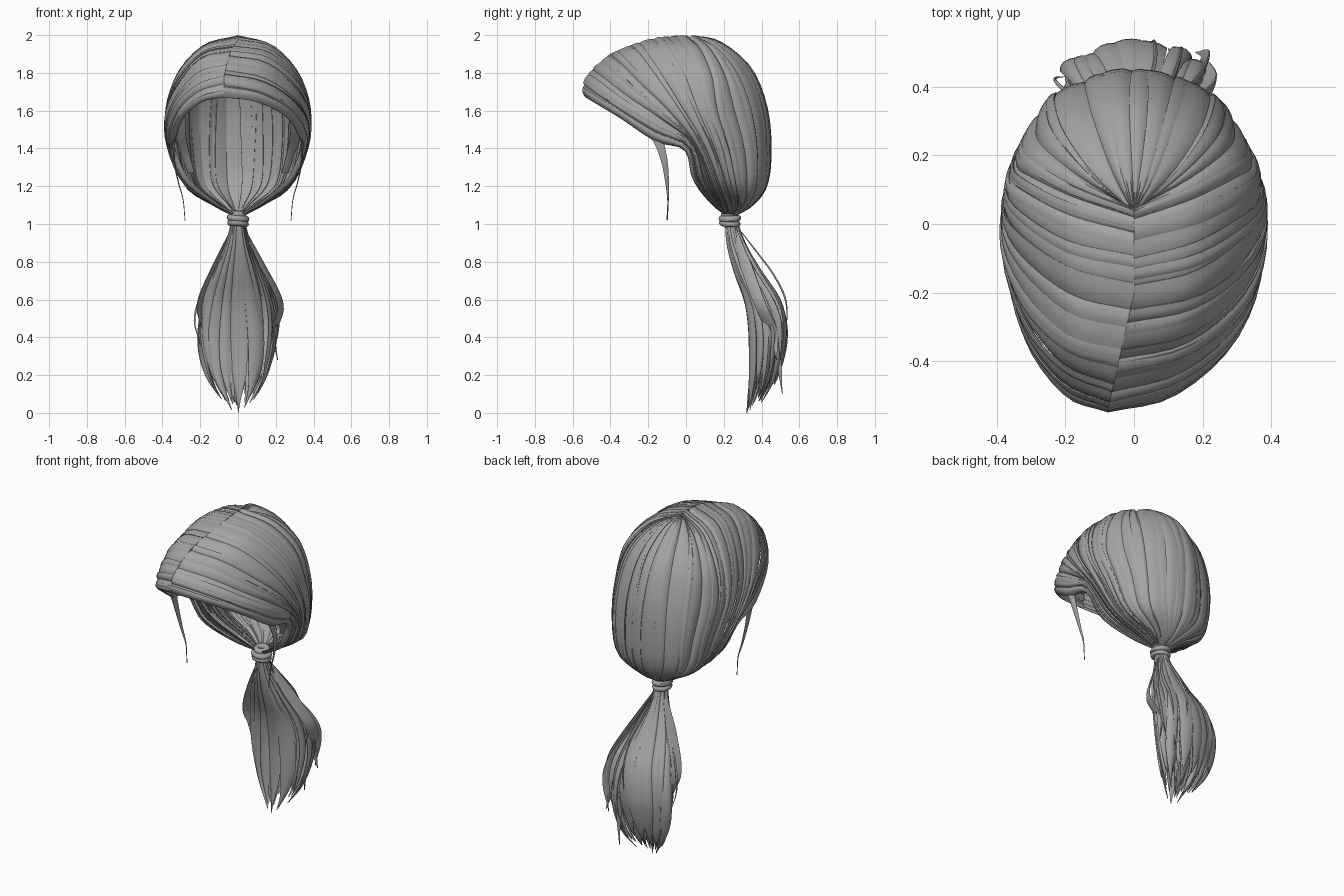
import bpy, bmesh, math, random
from mathutils import Vector

if "Cube" in bpy.data.objects:
    bpy.data.objects.remove(bpy.data.objects["Cube"])

random.seed(11)
grey = bpy.data.materials.new("hair_grey")
grey.diffuse_color = (0.37, 0.37, 0.37, 1)
grey.use_nodes = True
grey.node_tree.nodes["Principled BSDF"].inputs["Base Color"].default_value = grey.diffuse_color


def spline(pts, f):
    """Catmull-Rom through pts, f counted in points."""
    n = len(pts) - 1
    i = max(0, min(n - 1, int(math.floor(f))))
    u = f - i
    p1, p2 = pts[i], pts[i + 1]
    p0 = pts[i - 1] if i > 0 else p1 * 2 - p2
    p3 = pts[i + 2] if i + 2 <= n else p2 * 2 - p1
    return (p1 * 2 + (p2 - p0) * u + (p0 * 2 - p1 * 5 + p2 * 4 - p3) * u * u
            + (p1 * 3 - p0 - p2 * 3 + p3) * u ** 3) * 0.5


def vecs(*rows):
    return [Vector(r) for r in rows]


def add_lock(bm, surf, s0, s1, thick, steps=22, width=lambda t: 1, tilt=0.0, across=4):
    """One lens-shaped lock lying on surf(s, t) -> (point, normal)."""
    mid, rings = (s0 + s1) / 2, []
    for j in range(steps + 1):
        t = j / steps
        w = width(t)
        outer, inner = [], []
        for k in range(across + 1):
            f = k / across
            p, n = surf(mid + (f - 0.5) * (s1 - s0) * w, t)
            bump = math.sin(math.pi * f) * thick * (0.3 + 0.7 * w)
            lean = tilt * (f - 0.5) * w
            outer.append(bm.verts.new(p + n * (bump + lean)))
            inner.append(bm.verts.new(p + n * (lean - 0.004 * w - bump * 0.3)))
        rings.append(outer + inner[::-1])
    m = len(rings[0])
    for a, b in zip(rings, rings[1:]):
        for k in range(m):
            bm.faces.new((a[k], a[(k + 1) % m], b[(k + 1) % m], b[k]))
    bm.faces.new(rings[0])
    bm.faces.new(rings[-1][::-1])


def finish(bm, name, angle=38):
    bmesh.ops.recalc_face_normals(bm, faces=bm.faces)
    me = bpy.data.meshes.new(name)
    bm.to_mesh(me)
    bm.free()
    me.materials.append(grey)
    ob = bpy.data.objects.new(name, me)
    bpy.context.collection.objects.link(ob)
    bpy.ops.object.select_all(action='DESELECT')
    ob.select_set(True)
    bpy.context.view_layer.objects.active = ob
    bpy.ops.object.shade_smooth_by_angle(angle=math.radians(angle))
    return ob


# Guide strands of the swept-back hair, hairline first, middle of the back last
GUIDES = [
    vecs((0, -.545, 1.675), (.15, -.505, 1.65), (.285, -.36, 1.56), (.345, -.17, 1.43),
         (.345, -.01, 1.385), (.275, .035, 1.23), (.13, .125, 1.11)),
    vecs((0, -.518, 1.785), (.165, -.462, 1.745), (.30, -.33, 1.65), (.365, -.15, 1.54),
         (.365, .03, 1.42), (.285, .09, 1.23), (.13, .16, 1.11)),
    vecs((0, -.37, 1.908), (.17, -.33, 1.875), (.305, -.22, 1.75), (.375, -.08, 1.6),
         (.37, .06, 1.42), (.285, .14, 1.22), (.13, .19, 1.105)),
    vecs((0, -.16, 1.978), (.18, -.12, 1.937), (.318, -.03, 1.79), (.376, .05, 1.6),
         (.355, .14, 1.40), (.28, .20, 1.21), (.13, .235, 1.1)),
    vecs((0, .03, 1.99), (.17, .09, 1.935), (.295, .155, 1.79), (.336, .19, 1.6),
         (.315, .25, 1.4), (.262, .28, 1.2), (.12, .285, 1.1)),
    vecs((0, .03, 1.99), (.115, .15, 1.94), (.20, .27, 1.8), (.228, .345, 1.6),
         (.222, .38, 1.38), (.19, .375, 1.2), (.085, .33, 1.1)),
    vecs((0, .03, 1.99), (0, .18, 1.96), (0, .345, 1.82), (0, .43, 1.6),
         (0, .446, 1.36), (0, .422, 1.2), (0, .35, 1.1)),
]
for i, g in enumerate(GUIDES):
    a = math.pi * i / 6
    g.append(Vector((.022 * math.sin(a), .235 - .022 * math.cos(a), 1.04)))
GUIDES.append([Vector((-p.x, p.y, p.z)) for p in GUIDES[5]])
HEAD = Vector((0, 0, 1.5))


def cap_surface(side, phase):
    def surf(s, t):
        s = max(0, s + 0.05 * math.sin(6 * t + phase) * math.sin(math.pi * t))
        p = spline([spline(g, t * 7) for g in GUIDES], s)
        n = (p - HEAD).normalized()
        n.x *= side
        p.x *= side
        # the parting drifts sideways towards the forehead
        drift = max(0, min(1, (-0.2 - p.y) / 0.33))
        p.x -= 0.075 * drift * (1 - t) ** 3
        return p - n * 0.004, n * (0.35 + 0.65 * min(1, (1 - t) * 4))
    return surf


# Swept-back locks on both sides of the parting
for side, label in ((1, "right"), (-1, "left")):
    bm = bmesh.new()
    s = 0.0
    while s < 5.9:
        w = random.choice((.12, .18, .25, .33)) * random.uniform(.9, 1.1)
        e = min(6.0, s + w)
        add_lock(bm, cap_surface(side, random.uniform(0, 6)), max(0, s - 0.06), e + 0.09,
                 random.uniform(0.006, 0.013), steps=26,
                 tilt=random.choice((-1, 1, 1)) * random.uniform(0.012, 0.024))
        s = e
    finish(bm, label + "_swept_hair")


def path_surface(path, direction, normal):
    d, n = Vector(direction).normalized(), Vector(normal).normalized()
    return lambda s, t: (spline(path, t * (len(path) - 1)) + d * s, n)


# Loose wisps hanging in front of the ears
for side, label in ((1, "right"), (-1, "left")):
    bm = bmesh.new()
    wisp = vecs((.335, -.16, 1.47), (.34, -.135, 1.41), (.335, -.112, 1.32),
                (.315, -.1, 1.22), (.29, -.095, 1.13), (.28, -.1, 1.02))
    for p in wisp:
        p.x *= side
    add_lock(bm, path_surface(wisp, (0, 1, 0.25), (side, 0, 0)), -.03, .03, .007,
             width=lambda t: max(0.12, (1 - t) ** 1.2))
    # short lock tucked inside the temple
    tuck = vecs((.31, -.13, 1.60), (.305, -.04, 1.48), (.285, .03, 1.39), (.25, .09, 1.27))
    for p in tuck:
        p.x *= side
    add_lock(bm, path_surface(tuck, (side, 0.5, 0), (side * .5, -1, 0)), -.035, .035, .006,
             steps=12, width=lambda t: 1 - 0.4 * t)
    finish(bm, label + "_wisp")

# Hair tie: stacked rings
bm = bmesh.new()
for z, big in ((1.055, .03), (1.03, .043), (1.003, .040)):
    rings = []
    for i in range(24):
        a = 2 * math.pi * i / 24
        ring = []
        for k in range(10):
            b = 2 * math.pi * k / 10
            r = big + .017 * math.cos(b)
            ring.append(bm.verts.new((r * math.cos(a), .232 + r * math.sin(a),
                                      z + .017 * math.sin(b) + .1 * r * math.cos(a + z * 40))))
        rings.append(ring)
    for i in range(24):
        p, q = rings[i], rings[(i + 1) % 24]
        for k in range(10):
            bm.faces.new((p[k], q[k], q[(k + 1) % 10], p[(k + 1) % 10]))
finish(bm, "hair_tie")

# Ponytail envelope per step of height: half width, half depth, centre depth
TAIL = vecs((.026, .026, .235), (.06, .046, .267), (.12, .068, .33), (.175, .09, .405),
            (.20, .095, .435), (.19, .085, .43), (.145, .065, .405), (.04, .025, .35))
TOP = 1.05


def tail_surface(z_end, scale, twist, phase):
    def surf(a, t):
        z = TOP + (z_end - TOP) * t
        rx, ry, cy = spline(TAIL, (TOP - z) / TOP * 7)
        k = scale * (1 + 0.08 * math.sin(6 * t + phase) * t)
        a += twist * t
        n = Vector((math.cos(a), math.sin(a), 0))
        return Vector((rx * k * n.x, cy + ry * k * n.y, z)), n * min(1, .3 + 2 * t)
    return surf


def leaf(t):
    return max(0.06, min(1, (1 - t) / 0.2) ** 0.65)


# Ponytail locks: an outer layer and sparser inner layers
bm = bmesh.new()
for count, scale, spread in ((18, 0.97, 1.4), (12, 0.68, 1.4), (6, 0.35, 1.4)):
    for i in range(count):
        a = -math.pi / 2 + 2 * math.pi * i / count
        front = math.sin(a) < -0.6
        z_end = random.uniform(0.01, 0.06) if front else random.uniform(0.05, 0.17)
        if i == 0:
            z_end = 0.0 if scale > 0.9 else 0.04
        half = math.pi / count * spread * random.uniform(0.7, 1.2)
        add_lock(bm, tail_surface(z_end, scale * random.uniform(.88, 1.06),
                                  random.uniform(-.3, .3), random.uniform(0, 6)),
                 a - half, a + half, random.uniform(.007, .014),
                 steps=24, width=leaf, tilt=random.uniform(-.025, .025))
finish(bm, "ponytail")

# Stray strands bowing out from the ponytail
bm = bmesh.new()
strays = [
    (vecs((-.01, .25, 1.0), (-.1, .3, .8), (-.18, .37, .66), (-.23, .42, .5), (-.2, .43, .36)), .005),
    (vecs((.01, .26, 1.0), (.03, .36, .87), (.06, .47, .72), (.06, .53, .58), (.05, .53, .4)), .005),
    (vecs((.02, .25, 1.0), (.12, .31, .8), (.225, .39, .58), (.19, .46, .42), (.21, .48, .28)), .036),
    (vecs((.02, .25, 1.0), (.1, .32, .8), (.195, .44, .6), (.21, .49, .45), (.18, .5, .28)), .025),
    (vecs((-.02, .25, 1.0), (-.11, .31, .8), (-.2, .38, .58), (-.17, .43, .42), (-.15, .47, .2)), .032),
    (vecs((.01, .26, 1.0), (.08, .34, .8), (.13, .48, .55), (.12, .49, .3), (.1, .51, .1)), .025),
]
for path, half in strays:
    add_lock(bm, path_surface(path, (.5, 1, 0), (1, -.5, 0)), -half, half, .006,
             width=lambda t: max(.1, min(1, t * 3 + .2, (1 - t) * 3)))
finish(bm, "stray_strands")
